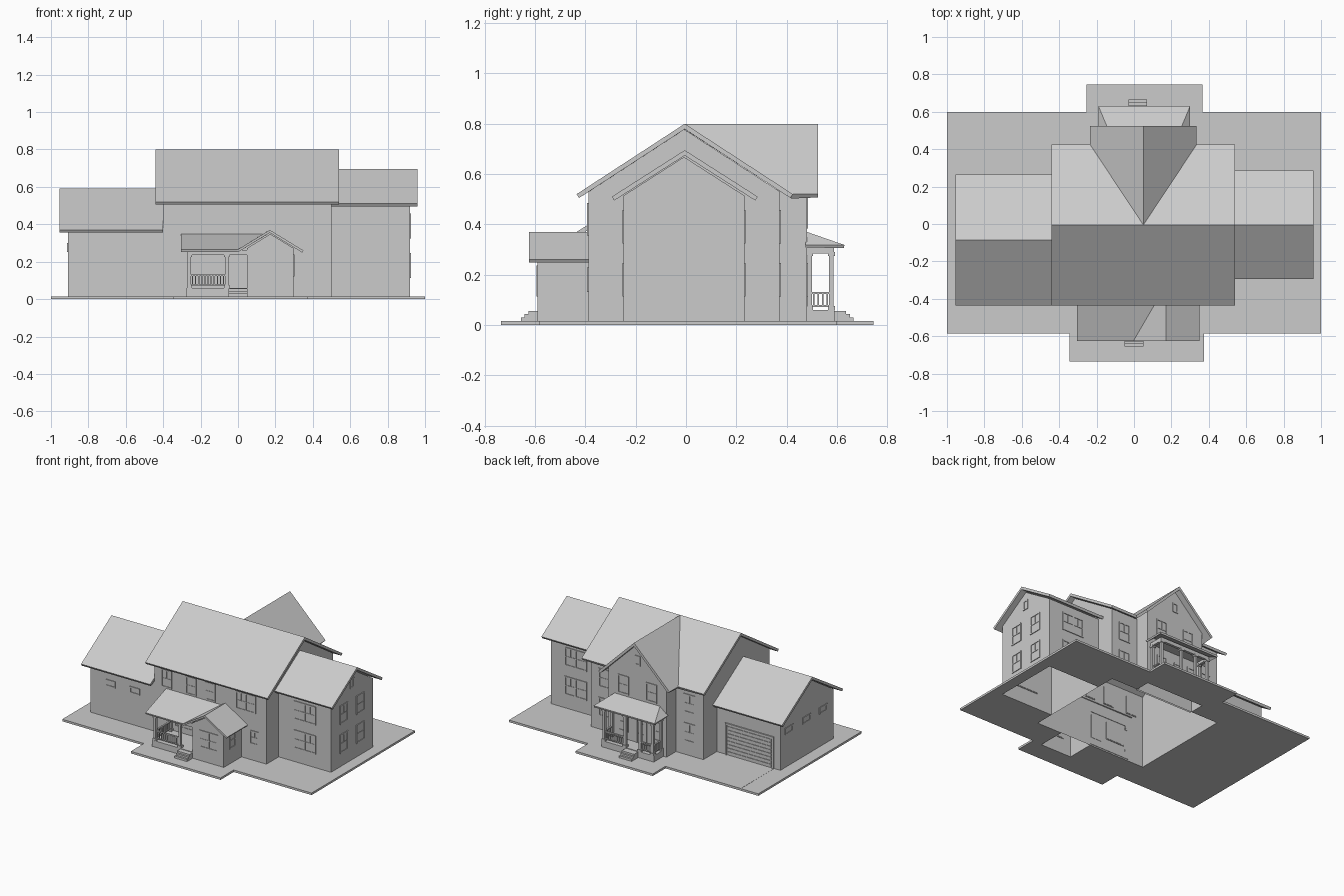
import bpy, bmesh
from math import pi
from mathutils import Matrix, Vector

if "Cube" in bpy.data.objects:
    bpy.data.objects.remove(bpy.data.objects["Cube"])


def finish(name, bm, solid=0):
    me = bpy.data.meshes.new(name)
    bm.to_mesh(me)
    bm.free()
    ob = bpy.data.objects.new(name, me)
    bpy.context.collection.objects.link(ob)
    if solid:
        m = ob.modifiers.new("thickness", 'SOLIDIFY')
        m.thickness, m.offset, m.use_even_offset = solid, -1, True
    return ob


def add_box(bm, x0, x1, y0, y1, z0, z1, mat=Matrix()):
    m = Matrix.Translation(((x0 + x1) / 2, (y0 + y1) / 2, (z0 + z1) / 2))
    bmesh.ops.create_cube(bm, size=1, matrix=mat @ m @ Matrix.Diagonal((x1 - x0, y1 - y0, z1 - z0, 1)))


def boxes(name, items):
    bm = bmesh.new()
    for b in items:
        add_box(bm, *b)
    return finish(name, bm)


def roof(name, polys, t=0.018):
    """Roof planes sharing edges, thickened downwards."""
    bm = bmesh.new()
    for p in polys:
        f = bm.faces.new([bm.verts.new(v) for v in p])
        f.normal_update()
        if f.normal.z < 0:
            f.normal_flip()
    bmesh.ops.remove_doubles(bm, verts=bm.verts, dist=1e-4)
    return finish(name, bm, t)


def gable_roof(name, x0, x1, cy, half, zr, ze):
    roof(name, [[(x0, cy, zr), (x1, cy, zr), (x1, cy + s * half, ze), (x0, cy + s * half, ze)] for s in (-1, 1)])


def walls(name, a0, a1, c, half, zr, slope, along_x=True):
    """Open-bottomed gabled wall shell; ridge runs from a0 to a1."""
    top = zr - 0.022
    prof = [(-half, 0), (-half, top - slope * half), (0, top), (half, top - slope * half), (half, 0)]
    bm = bmesh.new()
    ends = []
    for a in (a0, a1):
        ends.append([bm.verts.new((a, c + u, z) if along_x else (c + u, a, z)) for u, z in prof])
        bm.faces.new(ends[-1])
    for i in (0, 3):
        bm.faces.new((ends[0][i], ends[0][i + 1], ends[1][i + 1], ends[1][i]))
    bmesh.ops.recalc_face_normals(bm, faces=bm.faces)
    return finish(name, bm)


TURN = {'front': 0, 'right': pi / 2, 'back': pi, 'left': -pi / 2}


def place(pos, side):
    return Matrix.Translation(pos) @ Matrix.Rotation(TURN[side], 4, 'Z')


def window(name, pos, side, w=0.085, h=0.125, n=1, sash=True):
    """Framed window: n units side by side, each with a middle rail."""
    bm, m, f = bmesh.new(), place(pos, side), 0.009
    W = w * n / 2
    add_box(bm, -W, W, -0.001, 0.006, -h / 2, h / 2, m)
    for i in range(n + 1):
        x = -W + i * w
        add_box(bm, x - f / 2, x + f / 2, -0.005, 0.004, -h / 2, h / 2, m)
    for z in (-h / 2, h / 2):
        add_box(bm, -W - f / 2, W + f / 2, -0.005, 0.004, z - f / 2, z + f / 2, m)
    if sash:
        add_box(bm, -W, W, -0.004, 0.002, -0.003, 0.003, m)
        for i in range(n):
            x = -W + (i + .5) * w
            add_box(bm, x - .002, x + .002, -0.003, 0.002, 0, h / 2, m)
    finish(name, bm)


def door(name, pos, side, w=0.075, h=0.165):
    bm, m = bmesh.new(), place(pos, side)
    add_box(bm, -w / 2, w / 2, -0.002, 0.005, 0, h, m)
    for s in (-1, 1):
        add_box(bm, s * w / 2 - .005, s * w / 2 + .005, -.006, .004, 0, h, m)
        for z0, z1 in ((.02, .07), (.085, .145)):
            add_box(bm, s * .016 - .01, s * .016 + .01, -.004, .002, z0, z1, m)
    add_box(bm, -w / 2 - .005, w / 2 + .005, -.006, .004, h, h + .01, m)
    finish(name, bm)


def columns(name, pts, z0, z1):
    items = []
    for x, y in pts:
        for r, a, b in ((.009, z0, z1), (.014, z0, z0 + .015), (.014, z1 - .015, z1)):
            items.append((x - r, x + r, y - r, y + r, a, b))
    boxes(name, items)


def railing(name, p, q, z=0.06):
    bm = bmesh.new()
    p, q = Vector((*p, z)), Vector((*q, z))
    d = q - p
    m = Matrix.Translation(p) @ d.to_track_quat('X', 'Z').to_matrix().to_4x4()
    L = d.length
    add_box(bm, 0, L, -.006, .006, .064, .072, m)
    add_box(bm, 0, L, -.004, .004, .012, .019, m)
    n = max(2, round(L / .016))
    for i in range(1, n):
        add_box(bm, L * i / n - .003, L * i / n + .003, -.003, .003, .015, .068, m)
    finish(name, bm)


# Ground slab with openings under the house
def inside(x, y, rects):
    return any(a < x < b and c < y < d for a, b, c, d in rects)


solid = [(-1, 1, -.585, .6), (-.345, .375, -.735, -.585), (-.255, .365, .6, .745)]
holes = [(-.4, .5, -.388, .372), (.5, .92, -.248, .232), (-.18, .285, .372, .48), (.05, .3, -.59, -.388)]
xs = sorted({v for r in solid + holes for v in r[:2]})
ys = sorted({v for r in solid + holes for v in r[2:]})
tiles = []
for x0, x1 in zip(xs, xs[1:]):
    for y0, y1 in zip(ys, ys[1:]):
        c = ((x0 + x1) / 2, (y0 + y1) / 2)
        if inside(*c, solid) and not inside(*c, holes):
            tiles.append([(x0, y0, .015), (x1, y0, .015), (x1, y1, .015), (x0, y1, .015)])
roof("ground_slab", tiles, 0.015)
boxes("driveway", [(-.86, -.47, .22, .6, .01, .016)])

# Wall shells
walls("main_walls", -.4, .5, -.008, .38, .80, .65)
walls("right_wing_walls", .5, .92, -.008, .24, .69, .64)
walls("garage_walls", -.91, -.4, -.085, .303, .59, .64)
walls("rear_gable_walls", .36, .48, .053, .233, .80, .97, False)
walls("front_room_walls", -.59, -.385, .173, .125, .37, .61, False)

# Main roof with rear cross gable
r, e = -.005, .425
main = [[(-.44, r, .8), (.05, r, .8), (.54, r, .8), (.54, -.435, .52), (-.44, -.435, .52)]]
for xe, xo in ((-.235, -.44), (.335, .54)):
    main.append([(xo, r, .8), (.05, r, .8), (xe, e, .52), (xo, e, .52)])
    main.append([(.05, r, .8), (.05, .525, .8), (xe, .525, .52), (xe, e, .52)])
roof("main_roof", main)
gable_roof("right_wing_roof", .5, .96, -.005, .29, .695, .51)
gable_roof("garage_roof", -.955, -.4, -.085, .35, .59, .37)

# Porch roofs
roof("front_porch_roof", [
    [(-.305, -.625, .264), (-.003, -.625, .264), (.137, -.385, .35), (-.305, -.385, .35)],
    [(-.003, -.625, .264), (.17, -.625, .37), (.17, -.385, .37), (.137, -.385, .35)],
    [(.17, -.625, .37), (.35, -.625, .26), (.35, -.385, .26), (.17, -.385, .37)]], .013)
roof("rear_porch_roof", [
    [(-.19, .63, .318), (.3, .63, .318), (.235, .475, .372), (-.125, .475, .372)],
    [(-.19, .63, .318), (-.125, .475, .372), (-.19, .475, .318)],
    [(.3, .63, .318), (.235, .475, .372), (.3, .475, .318)]], .012)

# Front porch
boxes("front_porch_floor", [(-.275, .05, -.59, -.385, .01, .06)])
boxes("front_porch_beams", [(-.27, .05, -.585, -.565, .235, .262), (-.27, -.25, -.585, -.385, .235, .262),
                            (-.27, .05, -.585, -.385, .255, .262)])
columns("front_porch_columns", [(-.26, -.575), (-.06, -.575), (-.26, -.4)], .06, .24)
railing("front_porch_front_rail", (-.26, -.575), (-.06, -.575))
railing("front_porch_side_rail", (-.26, -.575), (-.26, -.39))
boxes("front_steps", [(-.05, .05, -.655 + .014 * i, -.585, .01, .03 + .013 * i) for i in range(3)])
door("front_door", (0, -.388, .06), 'front')

# Rear porch
boxes("rear_porch_floor", [(-.155, .265, .475, .59, .01, .06)])
boxes("rear_porch_beams", [(-.15, .26, .57, .588, .285, .312), (-.15, -.132, .48, .588, .285, .312),
                           (.242, .26, .48, .588, .285, .312), (-.15, .26, .48, .588, .304, .312)])
columns("rear_porch_columns", [(-.141, .578), (-.04, .578), (.08, .578), (.25, .578), (-.141, .491), (.25, .491)], .06, .29)
railing("rear_porch_left_rail", (-.141, .578), (-.04, .578))
railing("rear_porch_right_rail", (.08, .578), (.25, .578))
for i, x in enumerate((-.141, .25)):
    railing(f"rear_porch_side_rail_{i}", (x, .491), (x, .578))
boxes("rear_steps", [(-.03, .07, .585, .665 - .014 * i, .01, .03 + .013 * i) for i in range(3)])
door("rear_door", (.02, .48, .06), 'back')

# Garage door with horizontal panels
boxes("garage_door", [(-.85, -.48, .216, .221, .015, .235)] +
      [(-.84, -.49, .216, .225, .02 + .026 * i, .042 + .026 * i) for i in range(8)] +
      [(-.86, -.845, .216, .227, .015, .245), (-.485, -.47, .216, .227, .015, .245), (-.86, -.47, .216, .227, .235, .245)])

# Windows
for i, (x, n, z) in enumerate(((-.3, 1, .42), (-.105, 1, .42), (.05, 1, .42), (.335, 2, .42))):
    window(f"main_front_window_{i}", (x, -.388, z), 'front', .075, .12, n)
window("main_front_low_window", (.405, -.388, .18), 'front', .065, .09)
window("porch_window", (-.16, -.388, .16), 'front', .07, .12, 2)
for z in (.18, .39):
    for y in (-.1025, .0875):
        window("wing_side_window", (.92, y, z), 'right')
    window("wing_front_window", (.71, -.248, z), 'front', n=2)
    window("wing_rear_window", (.72, .232, z), 'back', n=2)
    for x in (-.29, .395):
        window("main_rear_window", (x, .372, z), 'back', .08)
window("wing_attic_window", (.92, -.01, .572), 'right', .035, .06, sash=False)
window("rear_attic_window", (.05, .48, .655), 'back', .035, .06, sash=False)
for x in (-.06, .165):
    window("rear_gable_window", (x, .48, .45), 'back', .08)
for x in (-.09, .165):
    window("rear_porch_window", (x, .48, .18), 'back', .07)
window("front_room_window", (.18, -.59, .175), 'front', .07, .115, 2)
window("front_room_side_window", (.298, -.49, .18), 'right', .06, .11)
for y in (.12, -.08, -.27):
    window("garage_side_window", (-.91, y, .275), 'left', .08, .04, sash=False)
for x in (-.75, -.555):
    window("garage_front_window", (x, -.388, .265), 'front', .07, .04, sash=False)
